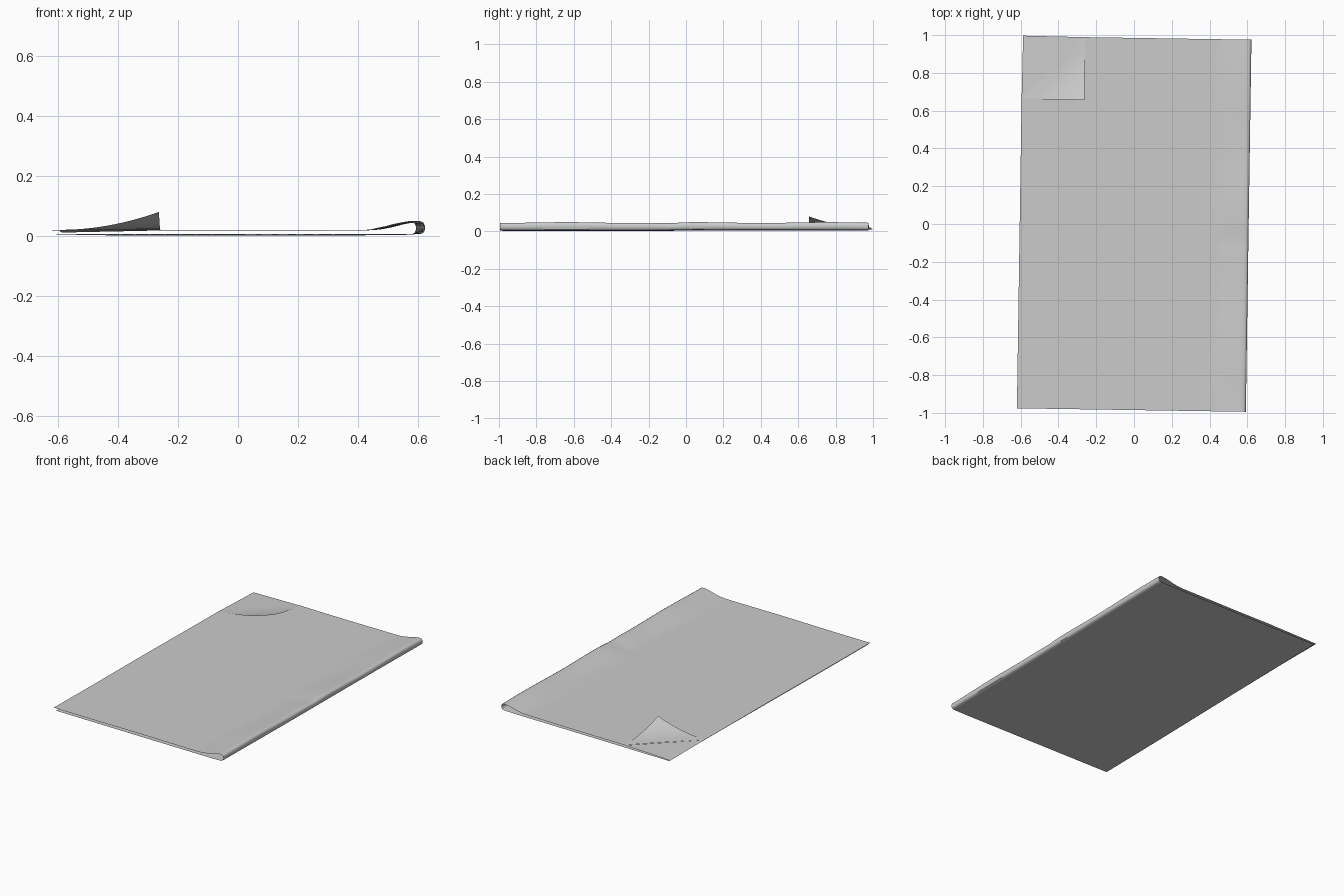
import bpy, bmesh, math
from mathutils import Vector, Matrix

if "Cube" in bpy.data.objects:
    bpy.data.objects.remove(bpy.data.objects["Cube"])

ROT = Matrix.Rotation(math.radians(-0.87), 4, 'Z')
HALF = 0.985          # half length of the folded sheet
LEFT = -0.605         # free left edge
CUT = 0.332           # size of the turned-back corner


def finish(name, bm):
    bm.transform(ROT)
    me = bpy.data.meshes.new(name)
    bm.to_mesh(me)
    bm.free()
    ob = bpy.data.objects.new(name, me)
    bpy.context.collection.objects.link(ob)
    bpy.ops.object.select_all(action='DESELECT')
    ob.select_set(True)
    bpy.context.view_layer.objects.active = ob
    bpy.ops.object.shade_smooth_by_angle(angle=math.radians(40))
    return ob


# Cross-section: top layer, puffy fold on the right, bottom layer
top = [(LEFT + i * (0.40 - LEFT) / 40, 0.019) for i in range(41)]
fold = [(0.44, 0.020), (0.47, 0.024), (0.50, 0.030), (0.53, 0.038), (0.56, 0.044),
        (0.58, 0.047), (0.595, 0.047), (0.603, 0.043), (0.607, 0.034), (0.607, 0.022),
        (0.604, 0.012), (0.597, 0.007), (0.57, 0.005)]
bottom = [(0.5 - i * 1.09 / 20, 0.004) for i in range(21)]
profile = top + fold + bottom
n_top = len(top)

bm = bmesh.new()
rows = []
NY = 80
for j in range(NY + 1):
    y = -HALF + 2 * HALF * j / NY
    row = []
    for i, (x, z) in enumerate(profile):
        if z > 0.021:     # gentle unevenness of the puffy fold
            z += 0.0022 * math.sin(9 * y + 1) - 0.004 * math.exp(-((y + 0.08) / 0.06) ** 2)
        elif i < n_top:
            z += 0.0008 * math.sin(7 * x + 5 * y)
        else:
            z += 0.003 * math.sin(3 * y) * math.cos(2 * x)
        row.append(bm.verts.new((x, y, z)))
    rows.append(row)
top_faces = []
for j in range(NY):
    for i in range(len(profile) - 1):
        f = bm.faces.new((rows[j][i], rows[j][i + 1], rows[j + 1][i + 1], rows[j + 1][i]))
        if i < n_top - 1 and profile[i][0] < 0 and j > NY // 2:
            top_faces.append(f)

# Turn back the corner of the top layer along a diagonal crease
crease = Vector((LEFT, HALF - CUT, 0))
nrm = Vector((-1, 1, 0)).normalized()
dmax = CUT / math.sqrt(2)
geom = set(top_faces)
for f in top_faces:
    geom.update(f.edges)
    geom.update(f.verts)
bmesh.ops.bisect_plane(bm, geom=list(geom), dist=1e-5, plane_co=crease, plane_no=nrm)
for v in bm.verts:
    d = (v.co - crease).dot(nrm * 1.0) - v.co.z * nrm.z
    if d > 1e-5 and v.co.z > 0.012:
        v.co -= 2 * d * nrm
        v.co.z = 0.020 + 0.06 * (d / dmax) ** 2
finish("folded_sheet", bm)

# Lining revealed under the turned-back corner
bm = bmesh.new()
a = bm.verts.new((LEFT, HALF - CUT, 0.018))
b = bm.verts.new((LEFT + CUT, HALF, 0.018))
mid = bm.verts.new((LEFT + CUT / 2, HALF - CUT / 2, 0.018))
corner = bm.verts.new((LEFT + 0.003, HALF + 0.003, 0.011))
bm.faces.new((a, mid, corner))
bm.faces.new((mid, b, corner))
finish("corner_lining", bm)
